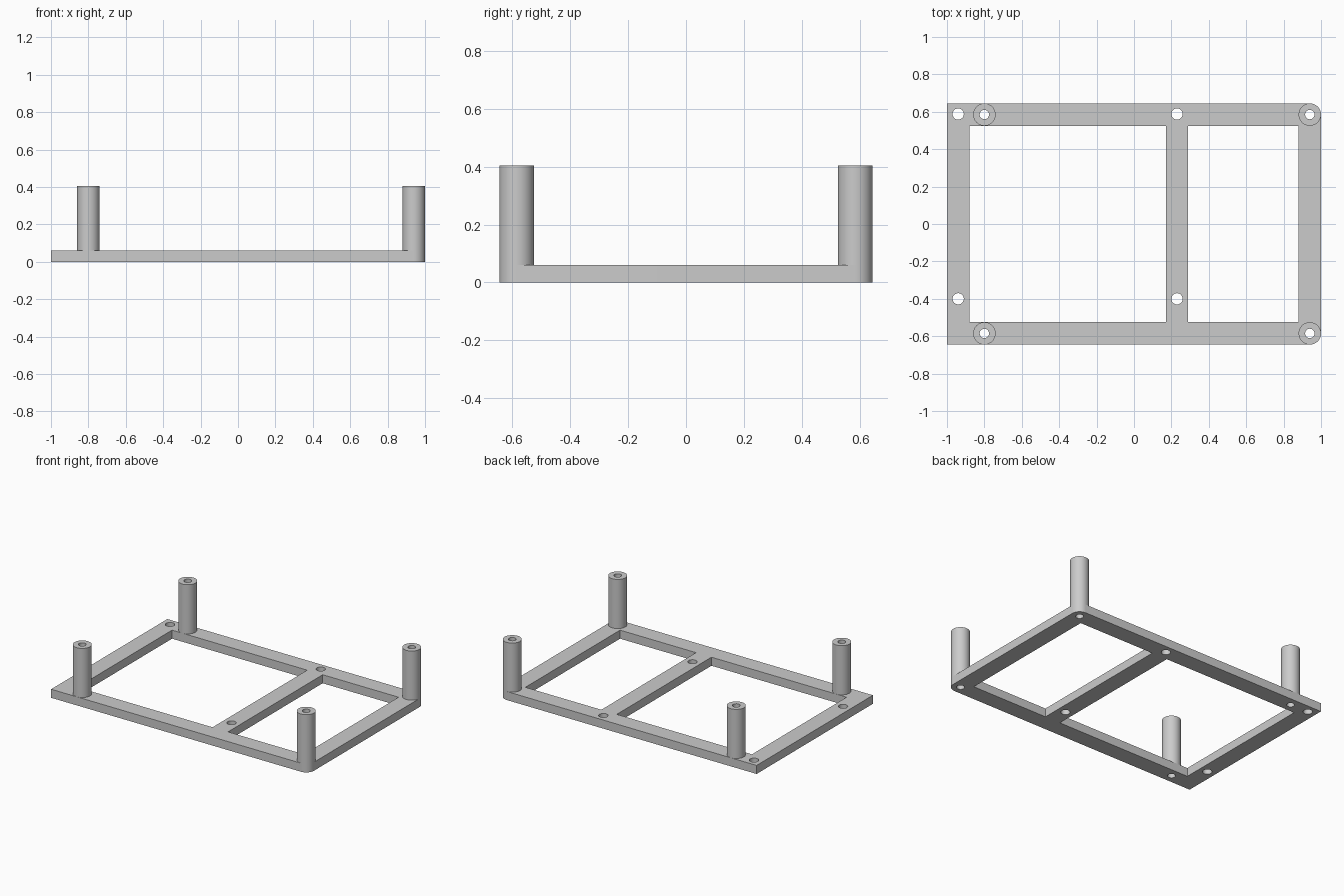
import bpy, bmesh
from math import sin, cos, pi, radians

cube = bpy.data.objects.get("Cube")
if cube:
    bpy.data.objects.remove(cube, do_unlink=True)

grey = bpy.data.materials.new("plain grey")
grey.use_nodes = True
grey.diffuse_color = (0.6, 0.6, 0.6, 1)
grey.node_tree.nodes["Principled BSDF"].inputs["Base Color"].default_value = (0.6, 0.6, 0.6, 1)

PLATE, TOP = 0.06, 0.405
HALF_Y, POST_Y, POST_R, BORE_R, HOLE_R = 0.645, 0.585, 0.06, 0.025, 0.03


def arc(x, y, r, start=0, sweep=2 * pi, steps=48):
    count = steps if sweep >= 2 * pi else steps + 1
    return [(x + r * cos(start + sweep * i / steps), y + r * sin(start + sweep * i / steps))
            for i in range(count)]


def rectangle(x0, x1, y0, y1):
    return [(x0, y0), (x1, y0), (x1, y1), (x0, y1)]


def extrude_loops(name, loops, z0, z1):
    """Fill closed loops, leaving inner loops open, and extrude them upward."""
    curve = bpy.data.curves.new(name + "_profile", "CURVE")
    curve.dimensions = "2D"
    curve.fill_mode = "BOTH"
    curve.extrude = (z1 - z0) / 2
    for loop in loops:
        spline = curve.splines.new("POLY")
        spline.points.add(len(loop) - 1)
        for point, (x, y) in zip(spline.points, loop):
            point.co = (x, y, 0, 1)
        spline.use_cyclic_u = True
    profile = bpy.data.objects.new(name + "_profile", curve)
    bpy.context.collection.objects.link(profile)
    bpy.context.view_layer.update()
    mesh = bpy.data.meshes.new_from_object(
        profile.evaluated_get(bpy.context.evaluated_depsgraph_get()))
    bpy.data.objects.remove(profile, do_unlink=True)

    # Weld caps to walls
    bm = bmesh.new()
    bm.from_mesh(mesh)
    bmesh.ops.remove_doubles(bm, verts=bm.verts, dist=0.0001)
    bmesh.ops.recalc_face_normals(bm, faces=bm.faces)
    bmesh.ops.translate(bm, verts=bm.verts, vec=(0, 0, (z0 + z1) / 2))
    bm.to_mesh(mesh)
    bm.free()
    mesh.materials.clear()
    mesh.materials.append(grey)
    mesh.name = name
    obj = bpy.data.objects.new(name, mesh)
    bpy.context.collection.objects.link(obj)
    bpy.ops.object.select_all(action="DESELECT")
    obj.select_set(True)
    bpy.context.view_layer.objects.active = obj
    bpy.ops.object.shade_smooth_by_angle(angle=radians(30))
    return obj


posts = {"left_front_post": (0.94, -POST_Y), "left_back_post": (0.94, POST_Y),
         "right_front_post": (-0.8, -POST_Y), "right_back_post": (-0.8, POST_Y)}

# Base frame: two rounded corners, two windows, post bores and mounting holes
outline = [(-1, HALF_Y), (-1, -HALF_Y)]
outline += arc(0.94, -POST_Y, POST_R, -pi / 2, pi / 2, 12)
outline += arc(0.94, POST_Y, POST_R, 0, pi / 2, 12)
loops = [outline, rectangle(-0.88, 0.17, -0.525, 0.525), rectangle(0.29, 0.88, -0.525, 0.525)]
loops += [arc(x, y, BORE_R) for x, y in posts.values()]
loops += [arc(x, y, HOLE_R) for x in (-0.94, 0.23) for y in (-0.4, 0.588)]
extrude_loops("base_frame", loops, 0, PLATE)

# Hollow standoff posts
for name, (x, y) in posts.items():
    extrude_loops(name, [arc(x, y, POST_R), arc(x, y, BORE_R)], PLATE, TOP)
